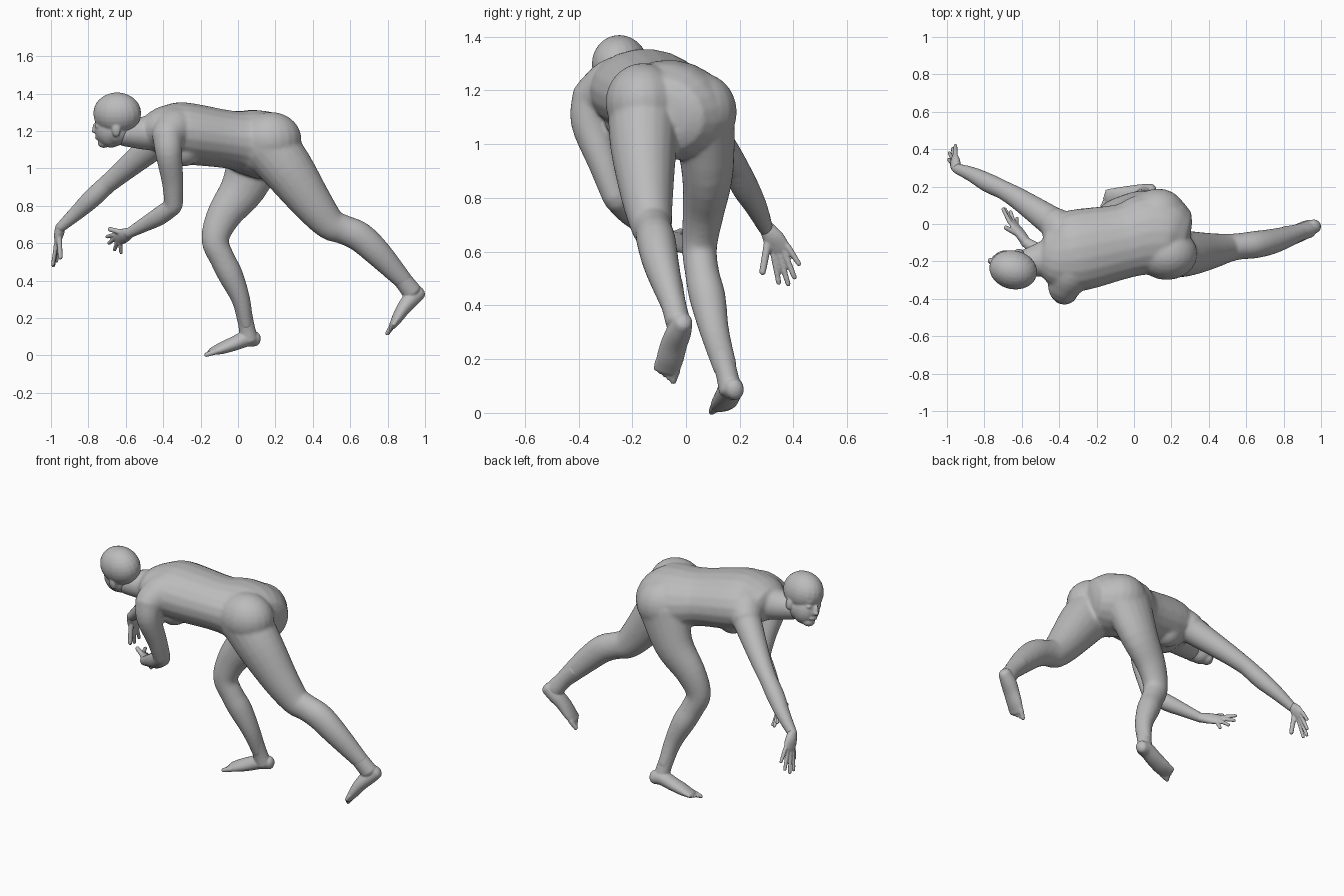
import bpy, bmesh, math
from mathutils import Vector, Matrix, Euler

if "Cube" in bpy.data.objects:
    bpy.data.objects.remove(bpy.data.objects["Cube"])

GREY = (0.5, 0.5, 0.5, 1)
skin_material = bpy.data.materials.new("plain_grey")
skin_material.use_nodes = True
skin_material.diffuse_color = GREY
skin_material.node_tree.nodes["Principled BSDF"].inputs["Base Color"].default_value = GREY

# Directions used as the side axis of a cross-section
ACROSS = Vector((0, 1, 0))
ALONG = Vector((1, 0, 0))


def spline(points, steps=4):
    """Smooth curve through points given as (x, y, z, radius)."""
    p = [Vector(point) for point in points]
    p = [p[0] * 2 - p[1]] + p + [p[-1] * 2 - p[-2]]
    curve = []
    for before, start, end, after in zip(p, p[1:], p[2:], p[3:]):
        for k in range(steps):
            t = k / steps
            slope_in, slope_out = (end - before) / 2, (after - start) / 2
            chord = end - start
            curve.append(start + slope_in * t
                         + (chord * 3 - slope_in * 2 - slope_out) * t ** 2
                         + (slope_in + slope_out - chord * 2) * t ** 3)
    return curve + [p[-2]]


def square_to(direction, tangent):
    """The part of a direction that lies square to a tangent."""
    return (direction - tangent * direction.dot(tangent)).normalized()


def loft(bm, points, side=ACROSS, depth=(1, 1), cap=.6, sides=20):
    """Closed tube of elliptical rings; depth is the ratio of the radii at each end."""
    path = spline(points)
    centres = [point.xyz for point in path]
    last = len(path) - 1
    tangents = [(centres[min(i + 1, last)] - centres[max(i - 1, 0)]).normalized()
                for i in range(last + 1)]
    ratios = [depth[0] + (depth[1] - depth[0]) * i / last for i in range(last + 1)]
    rings = [(c, t, p.w, p.w * ratio)
             for c, t, p, ratio in zip(centres, tangents, path, ratios)]
    # Rounded ends
    for end, sign in ((rings[0], -1), (rings[-1], 1)):
        centre, tangent, wide, deep = end
        for step in range(1, 4):
            angle = step * math.pi / 7
            push = tangent * sign * math.sin(angle) * cap * min(wide, deep)
            shrink = math.cos(angle)
            ring = (centre + push, tangent, wide * shrink, deep * shrink)
            rings.insert(0 if sign < 0 else len(rings), ring)
    loops = []
    for centre, tangent, wide, deep in rings:
        s = square_to(side, tangent)
        n = tangent.cross(s)
        angles = [math.tau * j / sides for j in range(sides)]
        loops.append([bm.verts.new(centre + s * wide * math.cos(a) + n * deep * math.sin(a))
                      for a in angles])
    for u, v in zip(loops, loops[1:]):
        for j in range(sides):
            bm.faces.new((u[j - 1], u[j], v[j], v[j - 1]))
    bm.faces.new(loops[0])
    bm.faces.new(loops[-1])


def ball(bm, centre, radii, frame=Matrix()):
    matrix = frame @ Matrix.LocRotScale(Vector(centre), Euler(), Vector(radii))
    bmesh.ops.create_uvsphere(bm, u_segments=20, v_segments=14, radius=1, matrix=matrix)


def finish(bm, name, voxel, passes):
    """Fuse the overlapping shapes into one smooth skin."""
    bmesh.ops.recalc_face_normals(bm, faces=bm.faces)
    mesh = bpy.data.meshes.new(name)
    bm.to_mesh(mesh)
    bm.free()
    mesh.materials.append(skin_material)
    part = bpy.data.objects.new(name, mesh)
    bpy.context.collection.objects.link(part)
    fuse = part.modifiers.new("fuse", "REMESH")
    fuse.mode = "VOXEL"
    fuse.voxel_size = voxel
    fuse.use_smooth_shade = True
    soften = part.modifiers.new("soften", "SMOOTH")
    soften.factor = .5
    soften.iterations = passes


# Torso, leaning forward along -x with the hips rolled a little
body = bmesh.new()
loft(body, [(-.46, -.15, 1.2, .15), (-.4, -.155, 1.2, .19), (-.3, -.14, 1.19, .22),
            (-.05, -.09, 1.155, .2), (.06, -.06, 1.14, .22), (.16, -.06, 1.12, .22),
            (.23, -.08, 1.11, .18)],
     side=Vector((0, 1, -.12)), depth=(.7, .85), cap=.4)
for y in (-.22, -.05):
    ball(body, (-.29, y, 1.1), (.09, .085, .09))           # chest
ball(body, (.175, -.16, 1.155), (.165, .14, .147))         # buttocks
ball(body, (.13, .05, 1.12), (.15, .14, .147))
# Shoulder girdle, running from the spine out to each shoulder
loft(body, [(-.3, -.16, 1.22, .12), (-.34, -.26, 1.21, .115), (-.38, -.345, 1.17, .087)],
     side=ALONG)
loft(body, [(-.32, -.14, 1.21, .12), (-.38, -.05, 1.185, .11), (-.43, .015, 1.15, .085)],
     side=ALONG)
# Neck
loft(body, [(-.38, -.16, 1.21, .12), (-.48, -.185, 1.19, .094), (-.62, -.225, 1.19, .07)])

# Bent arm, then reaching arm: upper arm and forearm of each
loft(body, [(-.375, -.34, 1.18, .084), (-.37, -.357, 1.08, .072),
            (-.35, -.307, .93, .058), (-.343, -.262, .8, .049)])
loft(body, [(-.343, -.262, .8, .049), (-.42, -.205, .745, .05),
            (-.5, -.15, .7, .04), (-.59, -.09, .65, .028)])
loft(body, [(-.42, 0, 1.15, .084), (-.61, .13, .99, .06), (-.7, .183, .915, .051)])
loft(body, [(-.7, .183, .915, .051), (-.78, .22, .84, .052),
            (-.86, .262, .765, .042), (-.955, .3, .68, .028)])

# Trailing leg
loft(body, [(.16, -.155, 1.13, .136), (.27, -.158, .99, .124), (.4, -.145, .81, .098),
            (.49, -.13, .705, .079), (.56, -.12, .675, .071), (.65, -.11, .635, .073),
            (.75, -.09, .545, .066), (.89, -.045, .395, .045)], depth=(1.12, 1.1))
# Planted leg
loft(body, [(.11, .065, 1.1, .118), (.03, .08, .9, .097), (-.075, .065, .75, .078),
            (-.122, .05, .62, .066), (-.085, .06, .52, .064), (-.04, .08, .43, .068),
            (.015, .107, .3, .055), (.045, .148, .16, .045)], depth=(1.33, .85))
finish(body, "torso_and_limbs", .008, 15)

# Head, turned and tilted slightly
skull = bmesh.new()
head = Matrix.LocRotScale(Vector((-.645, -.242, 1.28)),
                          Euler((math.radians(12), 0, math.radians(-13))), None)
for centre, radii in (
        ((0, 0, .015), (.13, .104, .112)),                 # cranium
        ((-.04, 0, -.075), (.085, .077, .096)),            # face
        ((-.01, 0, -.075), (.085, .083, .085)),            # jaw
        ((-.08, 0, -.145), (.034, .038, .028)),            # chin
        ((-.1, 0, -.018), (.022, .058, .018)),             # brow
        ((-.122, 0, -.065), (.018, .013, .03)),            # nose bridge
        ((-.13, 0, -.08), (.016, .017, .013)),             # nose tip
        ((-.115, 0, -.115), (.012, .028, .012))):          # lips
    ball(skull, centre, radii, head)
for s in (-1, 1):
    ball(skull, (-.1, s * .036, -.045), (.018, .02, .012), head)   # eyelids
    ball(skull, (.01, s * .088, -.06), (.024, .014, .036), head)   # ears
finish(skull, "head", .006, 5)


def digit(bm, root, tip, radius, side):
    """Tapered finger or toe."""
    loft(bm, [(*root, radius), (*tip, radius * .8)], side=side, sides=10, cap=1)


def hand(name, wrist, first, fourth, tips, thumb):
    """Palm from the wrist to a knuckle line, four fingers and a thumb."""
    bm = bmesh.new()
    wrist, first, fourth = Vector(wrist), Vector(first), Vector(fourth)
    middle, side = (first + fourth) / 2, fourth - first
    half = side.length / 2 + .01
    loft(bm, [(*wrist, .028), (*wrist.lerp(middle, .5), half), (*middle, half)],
         side=side, depth=(.9, .35))
    for i, tip in enumerate(tips):
        digit(bm, first.lerp(fourth, i / 3), tip, .0125, side)
    digit(bm, wrist.lerp(first, .35), thumb, .016, side)
    finish(bm, name, .005, 2)


hand("reaching_hand", (-.95, .3, .69), (-.972, .325, .595), (-.955, .378, .62),
     [(-.99, .345, .485), (-.987, .38, .48), (-.97, .403, .505), (-.955, .42, .555)],
     (-.95, .285, .525))
hand("bent_hand", (-.575, -.1, .658), (-.665, .01, .645), (-.63, 0, .6),
     [(-.7, .08, .635), (-.69, .08, .6), (-.66, .065, .565), (-.625, .03, .55)],
     (-.685, -.02, .675))


def foot(name, ankle, sole, side, inner):
    """Ankle running into the heel, heel to ball, and five toes from the inner side."""
    bm = bmesh.new()
    loft(bm, ankle, depth=(.95, 1.15))
    loft(bm, sole, side=side, depth=(1.12, .4), cap=.8)
    toe_line = Vector(sole[-1][:3])
    ahead = (toe_line - Vector(sole[-2][:3])).normalized()
    across = square_to(side, ahead) * inner
    for i in range(5):
        root = toe_line + across * (.035 - .019 * i) - ahead * (.01 + .005 * i)
        tip = root + ahead * (.05 - .005 * i)
        digit(bm, root, tip, .012 if i else .016, side)
    finish(bm, name, .005, 4)


foot("planted_foot",
     [(.022, .115, .27, .047), (.045, .148, .16, .041), (.058, .165, .085, .043)],
     [(.092, .18, .088, .036), (.045, .168, .09, .046), (-.02, .155, .064, .05),
      (-.09, .143, .038, .052), (-.138, .136, .022, .047)],
     Vector((.2, 1, .28)), -1)
foot("trailing_foot",
     [(.81, -.066, .48, .054), (.875, -.048, .41, .047), (.93, -.03, .34, .046)],
     [(.965, -.012, .338, .037), (.925, -.027, .3, .047), (.887, -.045, .255, .05),
      (.852, -.06, .2, .051), (.826, -.072, .158, .047)],
     Vector((0, 1, .1)), 1)
